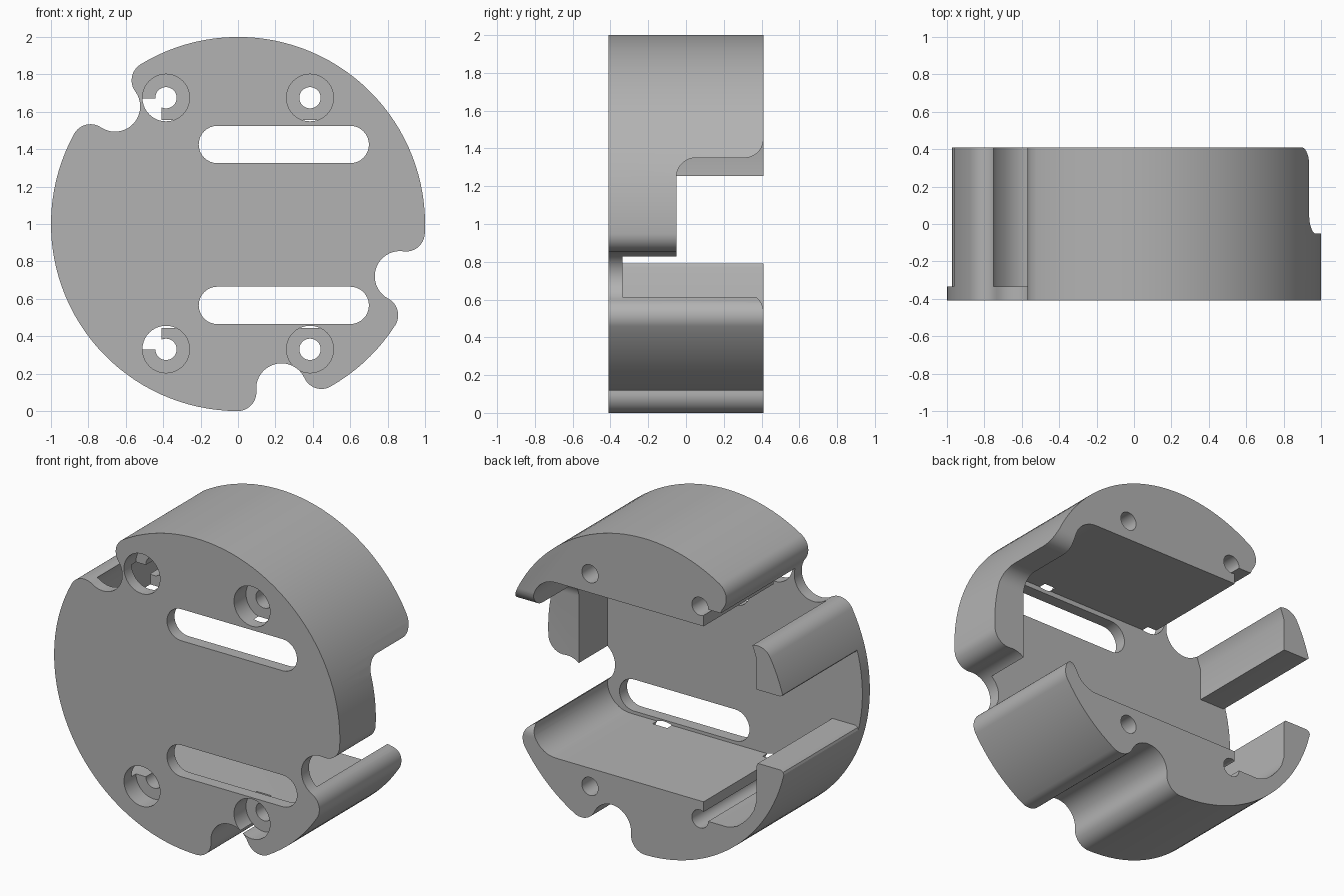
import bpy, bmesh
from math import cos, sin, pi, radians, atan2, hypot

cube = bpy.data.objects.get("Cube")
if cube:
    bpy.data.objects.remove(cube, do_unlink=True)

FRONT, BACK, FLOOR = -0.41, 0.41, -0.335
OUT = 0.6  # cutters run past the body to here


def arc(cx, cz, r, a0, a1, n=12):
    """Points on an arc, angles in degrees, from a0 to a1."""
    angles = [radians(a0 + (a1 - a0) * i / n) for i in range(n + 1)]
    return [(cx + r * cos(a), cz + r * sin(a)) for a in angles]


def prism(name, points, start, end, axis="y"):
    """Extrude an outline: (x, z) along y, or (y, z) along x."""
    bm = bmesh.new()
    place = (lambda p: (p[0], start, p[1])) if axis == "y" else (lambda p: (start, p[0], p[1]))
    face = bm.faces.new([bm.verts.new(place(p)) for p in points])
    moved = bmesh.ops.extrude_face_region(bm, geom=[face])["geom"]
    step = (0, end - start, 0) if axis == "y" else (end - start, 0, 0)
    bmesh.ops.translate(bm, vec=step, verts=[v for v in moved if isinstance(v, bmesh.types.BMVert)])
    bmesh.ops.recalc_face_normals(bm, faces=bm.faces)
    mesh = bpy.data.meshes.new(name)
    bm.to_mesh(mesh)
    bm.free()
    obj = bpy.data.objects.new(name, mesh)
    bpy.context.scene.collection.objects.link(obj)
    return obj


def cut(body, cutter):
    """Subtract the cutter for good and remove it."""
    cutter.hide_render = True
    mod = body.modifiers.new("cut", "BOOLEAN")
    mod.operation, mod.solver, mod.object = "DIFFERENCE", "EXACT", cutter
    graph = bpy.context.evaluated_depsgraph_get()
    mesh = bpy.data.meshes.new_from_object(body.evaluated_get(graph))
    body.modifiers.clear()
    body.data = mesh
    bpy.data.objects.remove(cutter, do_unlink=True)


# Round outline with three rounded notches in the rim
LOBE, NOTCH_DIST, SPREAD = 0.1, 0.91, 14.9
notches = [-75.2, -17.9, 136.3]
outline = []
for i, a in enumerate(notches):
    nx, nz = NOTCH_DIST * cos(radians(a)), 1 + NOTCH_DIST * sin(radians(a))
    ends = []
    for side in (-1, 1):
        la = radians(a + side * SPREAD)
        lx, lz = (1 - LOBE) * cos(la), 1 + (1 - LOBE) * sin(la)
        ends.append((lx, lz, math_angle := atan2(nz - lz, nx - lx) * 180 / pi))
    (ax, az, a_in), (bx, bz, b_in) = ends
    r = hypot(nx - ax, nz - az) - LOBE
    first, last = a - SPREAD, a + SPREAD
    outline += arc(ax, az, LOBE, first, first + (a_in - first) % 360)
    sweep = (b_in - a_in) % 360
    outline += arc(nx, nz, r, a_in + 180, a_in + 180 - (360 - sweep), 20)[1:-1]
    outline += arc(bx, bz, LOBE, b_in, b_in + (last - b_in) % 360)
    following = notches[(i + 1) % 3] - SPREAD
    span = (following - last) % 360
    outline += arc(0, 1, 1, last, last + span, int(span / 3))[1:-1]
body = prism("holder_body", outline, FRONT, BACK)

# Pocket behind the front plate, open through the side between two clips
WALL, LOW, HIGH, R = 0.785, 0.445, 1.555, 0.16
pocket = [(-0.41, LOW)]
pocket += arc(WALL - R, LOW + R, R, -90, 0)
pocket += arc(WALL - R, HIGH - R, R, 0, 90)
pocket += [(-0.41, HIGH), (-0.41, 1.67), (-0.58, 1.67), (-0.64, 1.655),
           (-0.7, 1.6), (-0.755, 1.52), (-0.78, 1.45), (-0.78, 1.255),
           (-0.945, 1.255), (-0.96, 1.262), (-0.97, 1.285), (-1.1, 1.285),
           (-1.1, 0.755), (-0.976, 0.755), (-0.967, 0.78), (-0.95, 0.79),
           (-0.79, 0.79), (-0.78, 0.77), (-0.78, 0.55), (-0.76, 0.48),
           (-0.73, 0.435), (-0.69, 0.39), (-0.64, 0.35), (-0.58, 0.33), (-0.41, 0.33)]
cut(body, prism("pocket_cutter", pocket, FLOOR, OUT))

# Side opening with rounded corners that flare at the back
opening = arc(0.05, 1.25, 0.1, 180, 90) + arc(0.31, 1.45, 0.1, -90, 0)
opening += [(OUT, 1.45), (OUT, 0.535)]
opening += arc(0.31, 0.535, 0.1, 0, 90) + [(-0.05, 0.635)]
cut(body, prism("side_opening_cutter", opening, 0.65, 1.2, "x"))

for z in (0.565, 1.425):
    # Long slots in the front plate
    slot = arc(0.6, z, 0.1, -90, 90, 16) + arc(-0.11, z, 0.1, 90, 270, 16)
    cut(body, prism("slot_cutter", slot, -OUT, -0.3))
for x in (-0.385, 0.385):
    for z in (0.33, 1.675):
        # Screw holes with counterbores
        cut(body, prism("hole_cutter", arc(x, z, 0.057, 0, 360, 32)[:-1], -OUT, OUT))
        cut(body, prism("counterbore_cutter", arc(x, z, 0.126, 0, 360, 40)[:-1], -OUT, FRONT + 0.12))

# Plain grey material
grey = bpy.data.materials.new("plain_grey")
grey.use_nodes = True
colour = (0.45, 0.45, 0.45, 1)
grey.diffuse_color = colour
grey.node_tree.nodes["Principled BSDF"].inputs["Base Color"].default_value = colour
body.data.materials.clear()
body.data.materials.append(grey)

# Smooth curved walls, sharp rims
bpy.ops.object.select_all(action="DESELECT")
body.select_set(True)
bpy.context.view_layer.objects.active = body
bpy.ops.object.shade_smooth_by_angle(angle=radians(30))
